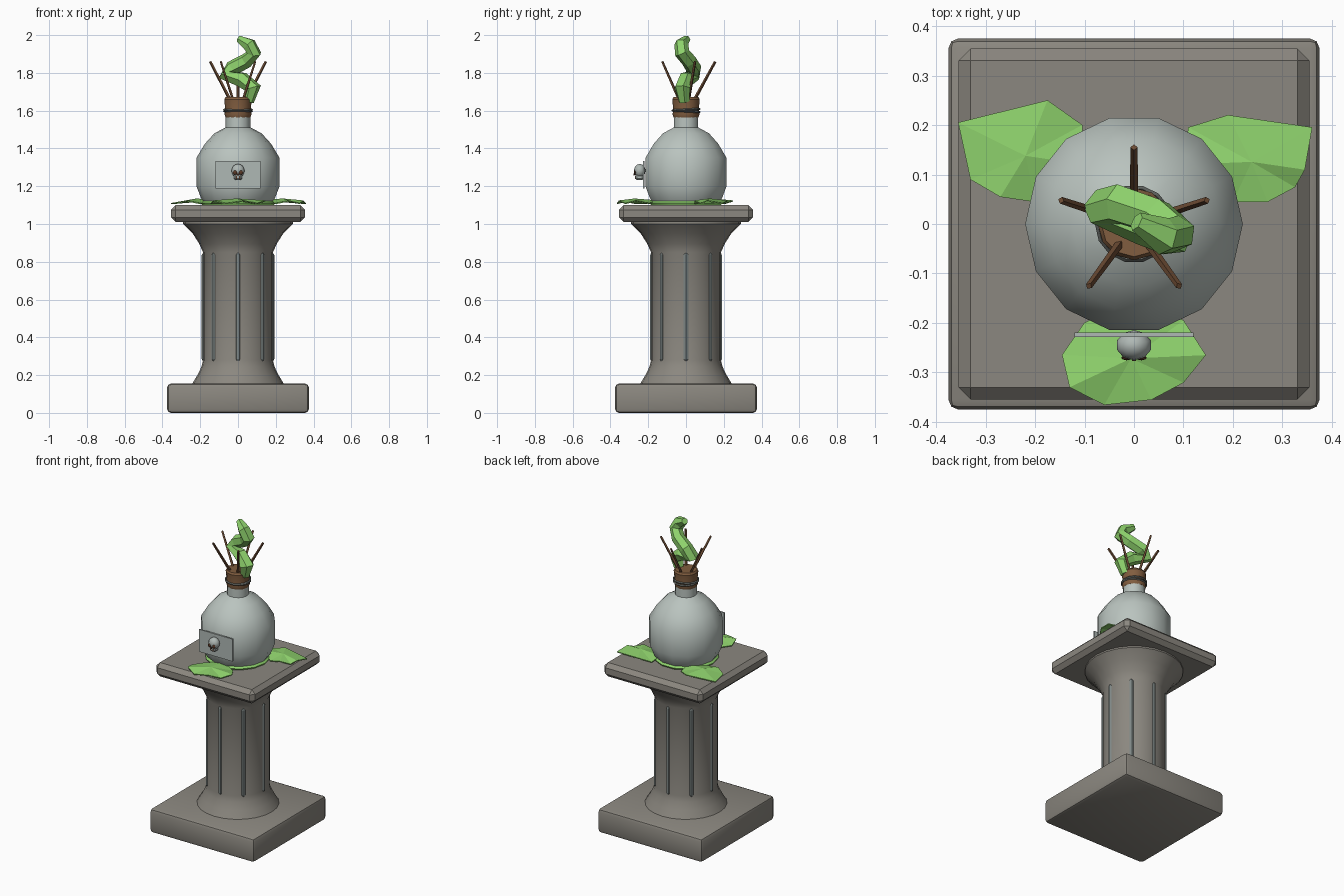
import bpy, bmesh, math
from mathutils import Vector

cube = bpy.data.objects.get("Cube")
if cube:
    bpy.data.objects.remove(cube, do_unlink=True)


def material(name, rgb):
    m = bpy.data.materials.new(name)
    m.use_nodes = True
    m.diffuse_color = (*rgb, 1)
    m.node_tree.nodes["Principled BSDF"].inputs["Base Color"].default_value = (*rgb, 1)
    return m


stone = material("warm stone", (0.26, 0.245, 0.215))
flute_grey = material("flute grey", (0.21, 0.245, 0.24))
glass = material("pale glass", (0.49, 0.55, 0.52))
plate_grey = material("plate grey", (0.43, 0.48, 0.46))
cork_brown = material("cork brown", (0.22, 0.11, 0.05))
twig_brown = material("twig brown", (0.16, 0.075, 0.035))
string_grey = material("string grey", (0.12, 0.13, 0.12))
eye_brown = material("socket brown", (0.10, 0.04, 0.02))
green = material("leaf green", (0.27, 0.64, 0.15))


def add(name, bm, mat, smooth=None):
    bmesh.ops.recalc_face_normals(bm, faces=bm.faces)
    mesh = bpy.data.meshes.new(name)
    bm.to_mesh(mesh)
    bm.free()
    ob = bpy.data.objects.new(name, mesh)
    mesh.materials.append(mat)
    bpy.context.collection.objects.link(ob)
    if smooth:
        bpy.ops.object.select_all(action="DESELECT")
        ob.select_set(True)
        bpy.context.view_layer.objects.active = ob
        bpy.ops.object.shade_smooth_by_angle(angle=math.radians(smooth))
    return ob


def lathe(name, profile, sides, mat, smooth=40):
    bm = bmesh.new()
    rings = []
    for r, z in profile:
        angles = [math.tau * i / sides for i in range(sides)]
        rings.append([bm.verts.new((r * math.cos(a), r * math.sin(a), z)) for a in angles])
    for low, high in zip(rings, rings[1:]):
        for i in range(sides):
            j = (i + 1) % sides
            bm.faces.new((low[i], low[j], high[j], high[i]))
    bm.faces.new(rings[0])
    bm.faces.new(rings[-1])
    return add(name, bm, mat, smooth)


def box(name, size, centre, mat, bevel=0, segments=1):
    bm = bmesh.new()
    bmesh.ops.create_cube(bm, size=1)
    bmesh.ops.scale(bm, vec=size, verts=bm.verts)
    bmesh.ops.translate(bm, vec=centre, verts=bm.verts)
    if bevel:
        bmesh.ops.bevel(bm, geom=bm.edges[:], offset=bevel, segments=segments,
                        profile=0.5, affect="EDGES")
    return add(name, bm, mat, 35 if segments > 1 else None)


def ball(name, radius, centre, scale, mat, detail=10):
    bm = bmesh.new()
    bmesh.ops.create_uvsphere(bm, u_segments=detail, v_segments=detail - 2, radius=radius)
    bmesh.ops.scale(bm, vec=scale, verts=bm.verts)
    bmesh.ops.translate(bm, vec=centre, verts=bm.verts)
    return add(name, bm, mat, 50)


def tube(name, points, radii, mat, resolution=1, cyclic=False):
    curve = bpy.data.curves.new(name, "CURVE")
    curve.dimensions = "3D"
    curve.bevel_depth = 1
    curve.bevel_resolution = resolution
    curve.use_fill_caps = True
    spline = curve.splines.new("POLY")
    spline.points.add(len(points) - 1)
    spline.use_cyclic_u = cyclic
    for p, co, r in zip(spline.points, points, radii):
        p.co = (*co, 1)
        p.radius = r
    temp = bpy.data.objects.new(name + " path", curve)
    bpy.context.collection.objects.link(temp)
    bpy.context.view_layer.update()
    mesh = bpy.data.meshes.new_from_object(
        temp.evaluated_get(bpy.context.evaluated_depsgraph_get()))
    bm = bmesh.new()
    bm.from_mesh(mesh)
    for f in bm.faces:
        f.smooth = False
        f.material_index = 0
    bpy.data.objects.remove(temp, do_unlink=True)
    mesh.materials.clear()
    return add(name, bm, mat)


def polar(r, angle, z):
    return Vector((r * math.cos(angle), r * math.sin(angle), z))


# Pedestal
box("pedestal_base", (0.75, 0.75, 0.155), (0, 0, 0.0775), stone, 0.02, 2)
box("pedestal_cap", (0.71, 0.71, 0.09), (0, 0, 1.055), stone, 0.025)
lathe("pedestal_column", [(0.245, 0.15), (0.215, 0.2), (0.193, 0.245), (0.185, 0.28),
                          (0.185, 0.85), (0.205, 0.895), (0.24, 0.95), (0.29, 1.0),
                          (0.29, 1.02)], 24, stone)
for i in range(8):
    a = i * math.tau / 8
    tube(f"column_flute_{i + 1}",
         [polar(0.178, a, z) for z in (0.27, 0.285, 0.835, 0.85)],
         [0.006, 0.014, 0.014, 0.006], flute_grey)

# Bottle, stopper and string
lathe("bottle", [(0.17, 1.1), (0.195, 1.135), (0.22, 1.2), (0.22, 1.35), (0.175, 1.425),
                 (0.125, 1.48), (0.065, 1.512), (0.065, 1.6)], 14, glass, 50)
lathe("stopper", [(0.066, 1.565), (0.071, 1.58), (0.068, 1.61), (0.073, 1.66),
                  (0.066, 1.672)], 12, cork_brown, 30)
for z, tilt in ((1.605, 0.004), (1.597, -0.004)):
    ring = [polar(0.073, i * math.tau / 14, z + tilt * math.sin(i * math.tau / 14))
            for i in range(14)]
    tube("neck_string", ring, [0.006] * 14, string_grey, 0, True)

# Nameplate with a small carved skull
box("front_plate", (0.24, 0.009, 0.145), (0, -0.224, 1.26), plate_grey)
ball("skull_cranium", 0.036, (0, -0.245, 1.282), (1, 0.85, 1), plate_grey)
box("skull_jaw", (0.042, 0.042, 0.035), (0, -0.246, 1.25), plate_grey, 0.008)
for side in (-1, 1):
    ball("skull_eye", 0.011, (side * 0.015, -0.270, 1.272), (1, 0.5, 1.1), eye_brown, 8)
    box("skull_tooth_gap", (0.005, 0.004, 0.014), (side * 0.008, -0.267, 1.246), eye_brown)
box("skull_nose", (0.008, 0.004, 0.01), (0, -0.275, 1.262), eye_brown)

# Leaves spread under the bottle
lathe("leaf_collar", [(0.19, 1.1), (0.196, 1.11), (0.18, 1.125)], 14, green, 30)
leaves = {
    "front_leaf": [(-0.145, -0.265), (-0.13, -0.33), (-0.06, -0.365), (0.035, -0.355),
                   (0.1, -0.32), (0.145, -0.265), (0.1, -0.195), (0, -0.15), (-0.1, -0.2)],
    "back_left_leaf": [(0.36, 0.195), (0.19, 0.22), (0.11, 0.195), (0.1, 0.12),
                       (0.2, 0.045), (0.27, 0.045), (0.325, 0.075), (0.345, 0.11)],
    "back_right_leaf": [(-0.355, 0.205), (-0.175, 0.25), (-0.105, 0.2), (-0.1, 0.12),
                        (-0.2, 0.045), (-0.27, 0.055), (-0.33, 0.09)],
}
for name, outline in leaves.items():
    bm = bmesh.new()
    edge = [bm.verts.new((x, y, 1.108 + 0.014 * (i % 2))) for i, (x, y) in enumerate(outline)]
    mid = sum((v.co for v in edge), Vector()) / len(edge)
    hub = bm.verts.new((mid.x, mid.y, 1.132))
    for i, v in enumerate(edge):
        bm.faces.new((hub, v, edge[(i + 1) % len(edge)]))
    leaf = add(name, bm, green)
    solid = leaf.modifiers.new("thickness", "SOLIDIFY")
    solid.thickness = 0.006
    solid.offset = 0

# Twigs fanned around the stopper
for i in range(5):
    a = math.radians(90 + 72 * i)
    tube(f"twig_{i + 1}", [polar(0.035, a, 1.64), polar(0.155, a, 1.86)],
         [0.009, 0.007], twig_brown, 0)

# Winding sprout
path = [(0.055, -0.01, 1.65), (0.078, -0.02, 1.72), (0.02, 0, 1.765), (-0.062, 0.035, 1.785),
        (-0.03, 0.04, 1.825), (0.045, 0.015, 1.865), (0.085, -0.02, 1.905),
        (0.06, -0.025, 1.95), (0.005, 0.005, 1.98)]
tube("sprout", path, [0.03, 0.045, 0.043, 0.042, 0.042, 0.04, 0.04, 0.038, 0.02], green)
